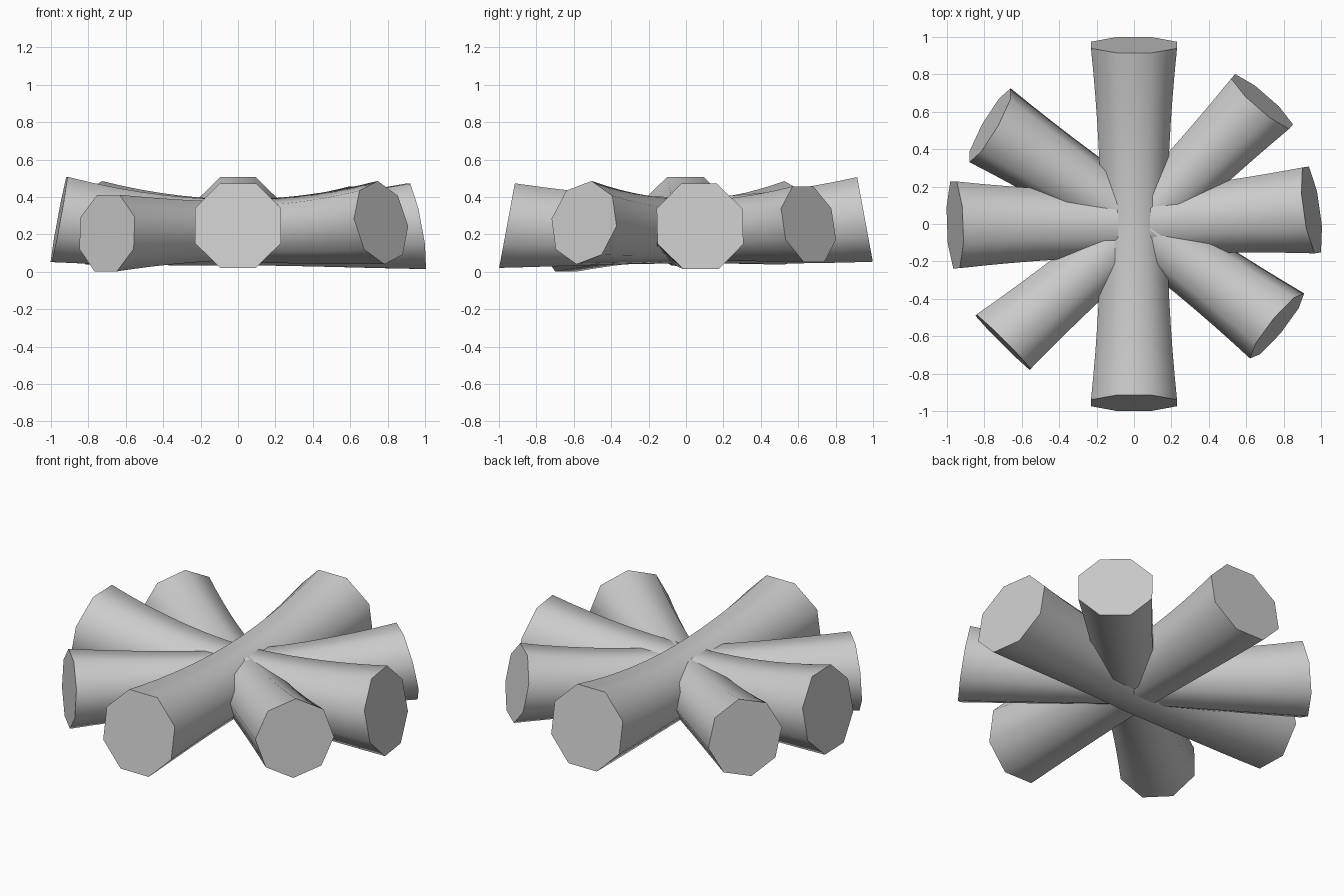
import bpy, bmesh
from math import radians, cos, sin, pi
from mathutils import Vector

if "Cube" in bpy.data.objects:
    bpy.data.objects.remove(bpy.data.objects["Cube"])

SIDES, STEPS = 8, 7


def heading(azimuth, tilt):
    a, t = radians(azimuth), radians(tilt)
    return Vector((cos(a) * cos(t), sin(a) * cos(t), sin(t)))


def log(name, mid, mid_r, end_r, start, end, roll):
    """Waisted octagonal log; start and end are (centre, face azimuth, face tilt)."""
    mid = Vector(mid)
    ends = [(Vector(c), heading(a, t)) for c, a, t in (start, end)]
    axis = (ends[1][0] - ends[0][0]).normalized()
    bm = bmesh.new()
    rings = []
    for i in range(-STEPS, STEPS + 1):
        t = abs(i) / STEPS
        centre, face = ends[1] if i > 0 else ends[0]
        sign = 1 if i > 0 else -1
        p = mid.lerp(centre, t)
        p.z = mid.z + (centre.z - mid.z) * t ** 2
        n = axis.lerp(face * sign, t ** 2).normalized()
        side = n.cross(Vector((0, 0, 1))).normalized()
        up = side.cross(n)
        r = mid_r + (end_r - mid_r) * t ** 1.8
        ring = []
        for k in range(SIDES):
            a = 2 * pi * k / SIDES + radians(roll)
            ring.append(bm.verts.new(p + (side * cos(a) + up * sin(a)) * r))
        rings.append(ring)
    for a, b in zip(rings, rings[1:]):
        for k in range(SIDES):
            j = (k + 1) % SIDES
            bm.faces.new((a[k], a[j], b[j], b[k]))
    bm.faces.new(rings[0])
    bm.faces.new(rings[-1])
    bmesh.ops.recalc_face_normals(bm, faces=bm.faces)
    mesh = bpy.data.meshes.new(name)
    bm.to_mesh(mesh)
    bm.free()
    obj = bpy.data.objects.new(name, mesh)
    bpy.context.collection.objects.link(obj)
    bpy.ops.object.select_all(action='DESELECT')
    obj.select_set(True)
    bpy.context.view_layer.objects.active = obj
    bpy.ops.object.shade_smooth_by_angle(angle=radians(55))


# Front-to-back log, lying on top of the crossing
log("log_front_back", (0, 0, 0.222), 0.192, 0.249,
    ((0, -0.957, 0.247), -90, 10.5), ((0, 0.957, 0.28), 90, 10.5), 22.5)

# Side-to-side log, lowest at the crossing
log("log_left_right", (0, 0, 0.21), 0.19, 0.251,
    ((-0.957, -0.005, 0.28), 182, 10.5), ((0.95, 0.075, 0.243), 8, 10.5), 22.5)

# Thinner diagonal logs
log("log_diagonal_a", (0.02, -0.02, 0.218), 0.168, 0.222,
    ((-0.70, -0.632, 0.207), 225, 3), ((0.685, 0.655, 0.255), 49, 11), 22.5)
log("log_diagonal_b", (0.009, 0.013, 0.218), 0.17, 0.227,
    ((-0.77, 0.528, 0.262), 150, 10), ((0.765, -0.545, 0.263), -39, 10), 5)
